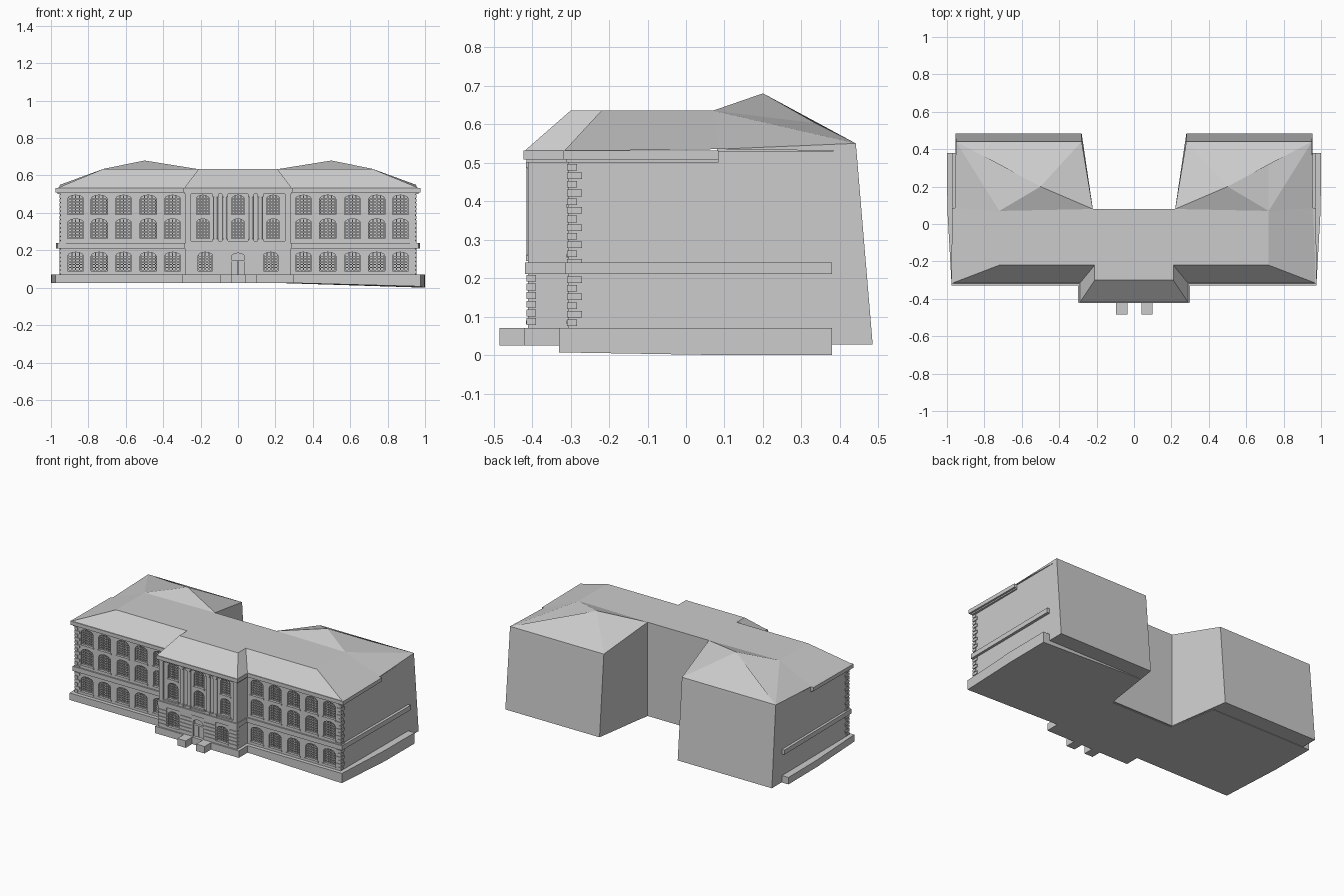
import bpy, bmesh, math

if "Cube" in bpy.data.objects:
    bpy.data.objects.remove(bpy.data.objects["Cube"])


def make(name, bm):
    bmesh.ops.recalc_face_normals(bm, faces=bm.faces)
    me = bpy.data.meshes.new(name)
    bm.to_mesh(me)
    bm.free()
    ob = bpy.data.objects.new(name, me)
    bpy.context.collection.objects.link(ob)
    return ob


def loft(bm, low, high):
    """Closed solid between two matching rings of points."""
    a = [bm.verts.new(p) for p in low]
    b = [bm.verts.new(p) for p in high]
    bm.faces.new(a[::-1])
    bm.faces.new(b)
    n = len(a)
    for i in range(n):
        j = (i + 1) % n
        bm.faces.new((a[i], a[j], b[j], b[i]))


def box(bm, x0, x1, y0, y1, z0, z1):
    ring = [(x0, y0), (x1, y0), (x1, y1), (x0, y1)]
    loft(bm, [(x, y, z0) for x, y in ring], [(x, y, z1) for x, y in ring])


def mirrored(half):
    return half + [(-x, y) for x, y in reversed(half)]


def band(name, half, z0, z1, slope=0.0):
    """Horizontal slab round the plan; slope drops the right-hand ground."""
    ring = mirrored(half)
    bm = bmesh.new()
    low = [(x, y, z0 - slope * max(0, (x - .3) / .7) * (1 if y > 0 else .75)) for x, y in ring]
    loft(bm, low, [(x, y, z1) for x, y in ring])
    return make(name, bm)


def arch(x, z0, z1, w):
    """Opening outline with a shallow arched head."""
    pts = [(x - w / 2, z0), (x + w / 2, z0)]
    rise = .022
    for i in range(7):
        t = math.pi * i / 6
        pts.append((x + w / 2 * math.cos(t), z1 - rise + rise * math.sin(t)))
    return pts


def cut(target, cutter):
    m = target.modifiers.new("cut", 'BOOLEAN')
    m.operation, m.solver, m.object = 'DIFFERENCE', 'EXACT', cutter
    bpy.context.view_layer.objects.active = target
    bpy.ops.object.modifier_apply(modifier=m.name)
    bpy.data.objects.remove(cutter)


WING, BAY = -.305, -.41        # front wall planes

# Walls: U-shaped plan, back walls leaning in
front = [(.28, BAY), (.28, WING), (.95, WING)]
low = mirrored(front + [(.955, .485), (.28, .485), (.22, .08)])
high = mirrored(front + [(.952, .443), (.28, .443), (.22, .08)])
bm = bmesh.new()
loft(bm, [(x, y, .028) for x, y in low], [(x, y, .53) for x, y in high])
walls = make("walls", bm)

# Recessed upper panel of the centre bay
bm = bmesh.new()
box(bm, -.25, .25, BAY - .05, BAY + .012, .25, .5)
cut(walls, make("panel_cutter", bm))

# Window list: x, bottom, top, width, wall plane
rows = [(.09, .19), (.262, .368), (.392, .495)]
wins = []
for x in (.35, .48, .612, .742, .868):
    for z0, z1 in rows:
        wins += [(s * x, z0, z1, .086, WING) for s in (-1, 1)]
for x in (-.188, 0, .188):
    for z0, z1 in rows[1:]:
        wins.append((x, z0, z1, .07, BAY + .012))
wins += [(s * .175, .09, .19, .08, BAY) for s in (-1, 1)]
door = (0, .05, .185, .072, BAY)

bm = bmesh.new()
for x, z0, z1, w, y in wins + [door]:
    o = arch(x, z0, z1, w)
    loft(bm, [(px, y - .05, pz) for px, pz in o], [(px, y + .02, pz) for px, pz in o])
cut(walls, make("window_cutter", bm))

# Glazing bars and sills
bars, sills = bmesh.new(), bmesh.new()
for x, z0, z1, w, y in wins:
    for i in range(5):
        bx = x + w * (i / 4 - .5) * .92
        top = z1 - (.014 if i in (0, 4) else .003)
        box(bars, bx - .003, bx + .003, y + .009, y + .021, z0, top)
    for k in range(6):
        bz = z0 + .003 + (z1 - z0 - .025) * k / 5
        box(bars, x - w / 2, x + w / 2, y + .01, y + .021, bz - .0025, bz + .0025)
    box(sills, x - w / 2 - .006, x + w / 2 + .006, y - .006, y + .01, z0 - .009, z0)
make("window_bars", bars)
make("window_sills", sills)

# Door leaf and fanlight rail
bm = bmesh.new()
for s in (-1, 1):
    box(bm, min(s * .002, s * .034), max(s * .002, s * .034), BAY + .01, BAY + .021, .05, .14)
box(bm, -.036, .036, BAY + .004, BAY + .021, .14, .147)
make("door", bm)

# Paired columns between the upper centre windows
bm = bmesh.new()
for x in (-.12, -.07, .07, .12):
    ring = [(x + .012 * math.cos(a * math.pi / 6), BAY + .008 + .012 * math.sin(a * math.pi / 6))
            for a in range(12)]
    loft(bm, [(px, py, .25) for px, py in ring], [(px, py, .5) for px, py in ring])
    for z in (.244, .486):
        box(bm, x - .016, x + .016, BAY - .006, BAY + .02, z, z + .016)
make("columns", bm)

# Rusticated courses on the ground floor of the bay
bm = bmesh.new()
for k in range(6):
    z = .078 + k * .0225
    for x0, x1 in ((.045, .128), (.222, .284)):
        box(bm, x0, x1, BAY - .004, BAY + .02, z, z + .018)
        box(bm, -x1, -x0, BAY - .004, BAY + .02, z, z + .018)
make("rustication", bm)

# Corner quoins
bm = bmesh.new()
for k in range(19):
    z = .075 + k * .0225
    d = .035 if k % 2 else .022
    for s in (-1, 1):
        a, b = sorted((s * (.955 - d), s * .955))
        box(bm, a, b, WING - .004, WING + d, z, z + .017)
make("quoins", bm)

# Plinth, belt course and stepped cornice
back = [(.28, .38), (.22, .07)]
band("plinth", [(.3, -.42), (.3, -.33), (.975, -.33), (.998, .08), (1.0, .38)] + back, .025, .07, .025)
band("belt_course", [(.285, -.418), (.285, -.314), (.965, -.314), (.972, .38)] + back, .21, .24)
band("lower_cornice", [(.285, -.415), (.285, -.311), (.965, -.311), (.96, .085), (.22, .07)], .5, .508)
band("cornice", [(.292, -.422), (.292, -.32), (.977, -.32), (.972, .085), (.22, .07)], .508, .532)

# Step cheek blocks and threshold
bm = bmesh.new()
box(bm, -.095, -.035, -.485, -.41, .025, .07)
box(bm, .04, .1, -.485, -.41, .025, .07)
make("step_blocks", bm)

# Roof: half modelled, then mirrored
T = .635
P = dict(
    a=(0, -.42, .53), b=(.29, -.42, .53), c=(.29, -.317, .53), d=(.973, -.317, .53),
    e=(0, -.3, T), f=(.21, -.3, T), g=(.21, -.22, T), h=(.72, -.22, T),
    i=(.72, .07, T), j=(.22, .08, T), k=(0, .08, T), m=(.72, .335, .603),
    n=(.952, .441, .55), o=(.28, .441, .55), p=(.5, .2, .68),
    q=(0, .08, .53), r=(.22, .08, .53), s=(.28, .443, .53), t=(.952, .443, .53),
    u=(.957, .085, .535))
bm = bmesh.new()
V = {key: bm.verts.new(co) for key, co in P.items()}
for face in ("abfe", "bcgf", "cdhg", "duih", "uni", "nmi", "efgk", "gjk", "ghij",
             "jip", "imp", "mnp", "nop", "ojp", "kjrq", "josr", "onts", "unt"):
    bm.faces.new([V[c] for c in face])
roof = make("roof", bm)
mod = roof.modifiers.new("mirror", 'MIRROR')
mod.use_axis[0] = True
mod.use_clip = True
